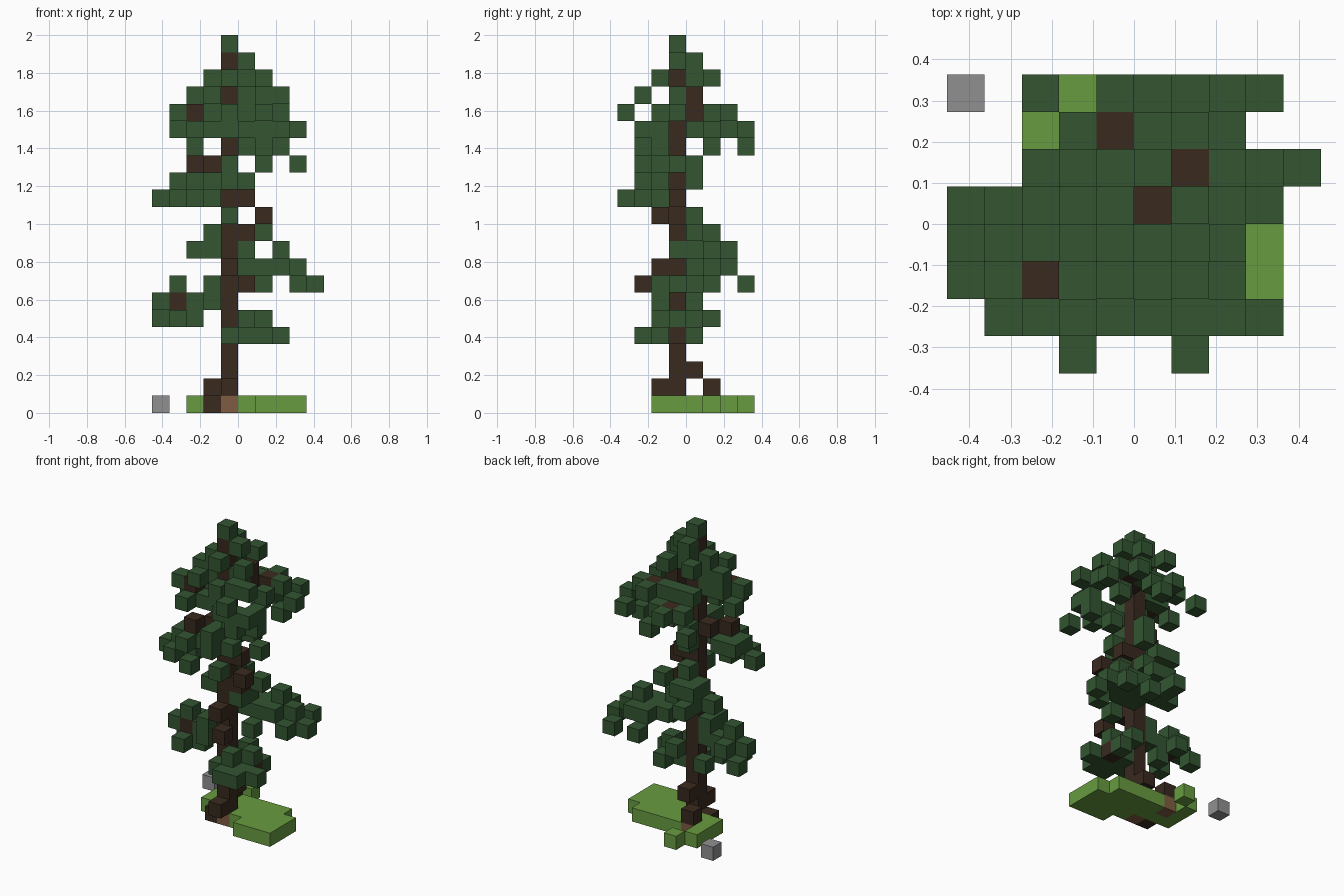
import bpy, bmesh
from mathutils import Matrix, Vector

cube = bpy.data.objects.get("Cube")
if cube:
    bpy.data.objects.remove(cube, do_unlink=True)

CELL = 2 / 22                     # the tree is twenty-two blocks tall
COLS, ROWS = "abcdefghij", "stuvwxyz"   # columns along x, rows along y


def material(name, rgb):
    m = bpy.data.materials.new(name)
    m.use_nodes = True
    m.diffuse_color = (*rgb, 1)
    m.node_tree.nodes["Principled BSDF"].inputs["Base Color"].default_value = (*rgb, 1)
    return m


leaf = material("pine green", (.033, .091, .031))
bark = material("dark bark", (.041, .0225, .0135))
grass = material("grass green", (.138, .33, .052))
dirt = material("dirt brown", (.21, .107, .055))
stone = material("stone grey", (.28, .28, .28))

parts = []      # (name, material, set of cells)
taken = set()   # every filled cell


def blocks(name, mat, layers):
    """Layers map a height to blocks, each written as column and row letters."""
    cells = {(COLS.index(b[0]), ROWS.index(b[1]), k)
             for k, text in layers.items() for b in text.split()} - taken
    taken.update(cells)
    parts.append((name, mat, cells))


# Ground
blocks("dirt_patch", dirt, {0: "ev dx"})
blocks("grass_patch", grass, {
    0: "gu hu iu fv gv hv iv cw dw ew fw gw hw iw cx ex fx gx hx cy dz"})
blocks("stone_block", stone, {0: "az"})

# Trunk, roots and bare branches
blocks("trunk", bark, {k: "ev" for k in range(1, 21)})
blocks("roots", bark, {0: "dv", 1: "eu dx", 2: "ew"})
blocks("front_branch", bark, {8: "eu", 7: "ft"})
blocks("middle_branch", bark, {12: "fv", 11: "gu", 10: "fv"})
blocks("crown_branch", bark, {18: "fw", 17: "fw gx"})
blocks("bough_cores", bark, {4: "gv", 6: "bv", 14: "cu dv", 16: "ey", 17: "cu"})

# Lowest front bough
blocks("low_front_bough", leaf, {
    4: "eu fu gu ft gt hu fv gw",
    5: "fu gv fw"})

# Low bough on the -x side
blocks("low_side_bough", leaf, {
    5: "bu aw cv cx",
    6: "av cv dv bw du",
    7: "bv dv du"})

# Wide bough towards the back on the +x side
blocks("wide_back_bough", leaf, {
    7: "gv iw jx iz gz",
    8: "fw gw hw fx gx hx ix gy hy",
    9: "fv fw hx"})

# Small bough behind the trunk
blocks("small_back_bough", leaf, {
    9: "cw dw dx dy",
    10: "dw dx ex gw",
    11: "ew eu"})

# Middle bough on the -x side
blocks("middle_side_bough", leaf, {
    12: "au bt cu ds",
    13: "bu bv ct cv du et eu fu ew",
    14: "et eu ew gv it"})

# Crown, with its drooping tips
blocks("crown_skirt", leaf, {
    15: "cz fu gt hu hx fz",
    16: "ct bv du eu ft gt ht hu gw ix dy fy ez hz"})
blocks("crown_middle", leaf, {
    17: "bu cv eu dv fv hv gs dx ex fx hx gy",
    18: "cv dt dv fv gt ht"})
blocks("crown_top", leaf, {
    19: "dv dx eu gu ew fx",
    20: "fv ew",
    21: "ev"})

# Build each part, leaving out faces hidden between blocks
for name, mat, cells in parts:
    bm = bmesh.new()
    for i, j, k in sorted(cells):
        centre = Vector((i - 4.5, j - 3.5, k + .5)) * CELL
        verts = bmesh.ops.create_cube(
            bm, size=CELL, matrix=Matrix.Translation(centre))["verts"]
        bm.normal_update()
        hidden = []
        for f in {f for v in verts for f in v.link_faces}:
            n = f.normal
            if (i + round(n.x), j + round(n.y), k + round(n.z)) in taken:
                hidden.append(f)
        bmesh.ops.delete(bm, geom=hidden, context="FACES")
    mesh = bpy.data.meshes.new(name)
    bm.to_mesh(mesh)
    bm.free()
    mesh.materials.append(mat)
    bpy.context.collection.objects.link(bpy.data.objects.new(name, mesh))
